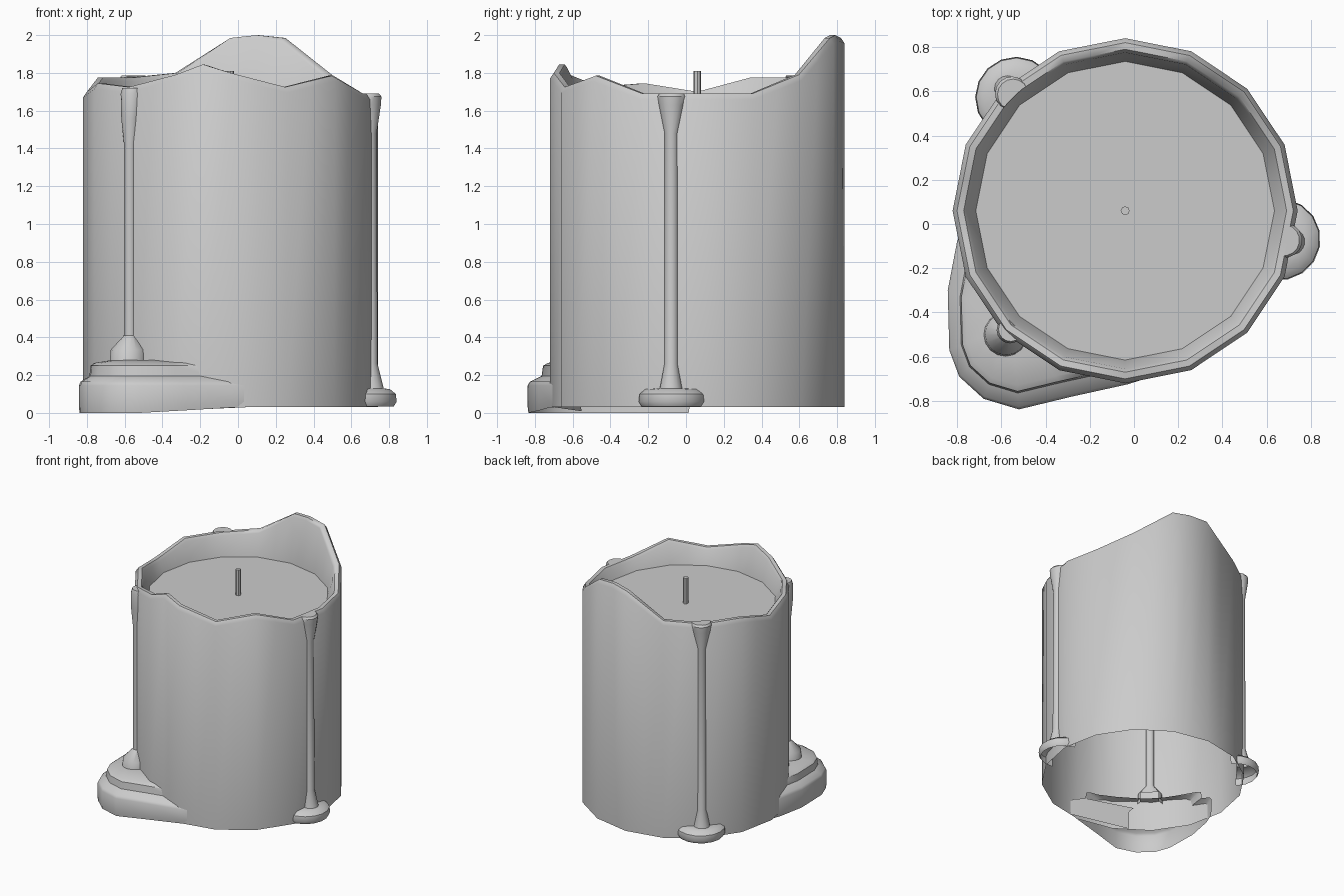
import bpy, bmesh, math
from mathutils import Vector

if "Cube" in bpy.data.objects:
    bpy.data.objects.remove(bpy.data.objects["Cube"])

CX, CY, R, BASE = -0.04, 0.06, 0.78, 0.03
INNER = 0.72          # parts hidden in the wall are trimmed at this radius


def finish(bm, name, angle=40):
    bmesh.ops.recalc_face_normals(bm, faces=bm.faces[:])
    me = bpy.data.meshes.new(name)
    bm.to_mesh(me)
    bm.free()
    ob = bpy.data.objects.new(name, me)
    bpy.context.collection.objects.link(ob)
    bpy.ops.object.select_all(action='DESELECT')
    ob.select_set(True)
    bpy.context.view_layer.objects.active = ob
    bpy.ops.object.shade_smooth_by_angle(angle=math.radians(angle))
    return ob


def loft(bm, rings, cap=True):
    """Bridge equal-length closed rings of points, capping the last one."""
    vs = [[bm.verts.new(p) for p in ring] for ring in rings]
    n = len(vs[0])
    for a, b in zip(vs, vs[1:]):
        for i in range(n):
            j = (i + 1) % n
            bm.faces.new((a[i], a[j], b[j], b[i]))
    if cap:
        bm.faces.new(vs[-1])


def outside(x, y, z):
    """Push a point out of the hollow interior to just inside the wall."""
    dx, dy = x - CX, y - CY
    d = max(math.hypot(dx, dy), 1e-4)
    k = max(1, INNER / d)
    return Vector((CX + dx * k, CY + dy * k, z))


def trim(bm):
    """Remove faces lying wholly on the hidden inner radius."""
    def hidden(v):
        return math.hypot(v.co.x - CX, v.co.y - CY) < INNER + 0.002
    dead = [f for f in bm.faces
            if all(hidden(v) for v in f.verts) and abs(f.normal.z) < 0.9]
    bmesh.ops.delete(bm, geom=dead, context='FACES')


# candle body: 16-sided wall with melted rim and recessed wax surface
rim = [1.69, 1.69, 1.79, 1.985, 1.985, 1.80, 1.775, 1.775,
       1.70, 1.745, 1.725, 1.79, 1.80, 1.725, 1.785, 1.69]
heights = []
for i, h in enumerate(rim):
    heights += [h, (h + rim[(i + 1) % 16]) / 2]
heights[7] = 2.0      # back peak
heights[23] = 1.845   # front peak


def body_ring(r, zfunc):
    out = []
    for i in range(32):
        a = math.tau * i / 32
        rr = r * (math.cos(math.pi / 16) if i % 2 else 1)
        out.append((CX + rr * math.cos(a), CY + rr * math.sin(a), zfunc(heights[i])))
    return out


bm = bmesh.new()
loft(bm, [body_ring(R, lambda h: BASE),
          body_ring(R, lambda h: h - 0.03),
          body_ring(0.76, lambda h: h),
          body_ring(0.73, lambda h: h),
          body_ring(0.715, lambda h: h - 0.02),
          body_ring(0.675, lambda h: 1.60)])
finish(bm, "candle_body", 50)

# wick
bm = bmesh.new()
loft(bm, [[(CX + 0.02 * math.cos(math.tau * i / 8), CY + 0.02 * math.sin(math.tau * i / 8), z)
           for i in range(8)] for z in (1.59, 1.81)])
finish(bm, "wick")


# wax drips: lathed levels (z, radius, distance from candle axis)
def drip(name, angle, levels, sides=16):
    a = math.radians(angle)
    bm = bmesh.new()
    rings = []
    for z, r, d in levels:
        x, y = CX + d * math.cos(a), CY + d * math.sin(a)
        rings.append([outside(x + r * math.cos(a + math.tau * i / sides),
                              y + r * math.sin(a + math.tau * i / sides), z)
                      for i in range(sides)])
    loft(bm, rings)
    bm.normal_update()
    trim(bm)
    finish(bm, name)


def tall_levels(top):
    return [(0.035, 0.17, 0.71), (0.06, 0.185, 0.71), (0.10, 0.18, 0.71),
            (0.125, 0.15, 0.71), (0.13, 0.06, 0.765), (0.26, 0.037, 0.755),
            (top - 0.21, 0.037, 0.75), (top - 0.06, 0.07, 0.74),
            (top - 0.015, 0.078, 0.735), (top, 0.07, 0.73)]


drip("right_drip", -10.5, tall_levels(1.69))
drip("back_left_drip", 134, tall_levels(1.785))
drip("front_left_drip", 226,
     [(0.25, 0.10, 0.78), (0.335, 0.095, 0.775), (0.41, 0.032, 0.765),
      (1.42, 0.032, 0.765), (1.56, 0.05, 0.76), (1.69, 0.06, 0.75), (1.72, 0.055, 0.745)])

# stepped wax puddle under the front left drip
outline = [(0.05, -0.70), (-0.03, -0.725), (-0.28, -0.78), (-0.52, -0.838),
           (-0.68, -0.79), (-0.79, -0.69), (-0.835, -0.57), (-0.842, -0.30),
           (-0.80, -0.08), (-0.74, 0.02), (-0.60, -0.20), (-0.35, -0.45)]


def puddle_ring(scale, z, tilt=False):
    px, py = -0.55, -0.45
    out = []
    for x, y in outline:
        zz = z + (0.03 * min(1, max(0, (x + 0.5) / 0.5)) if tilt else 0)
        out.append(outside(px + (x - px) * scale, py + (y - py) * scale, zz))
    return out


bm = bmesh.new()
loft(bm, [puddle_ring(0.99, 0.0, True), puddle_ring(1, 0.03, True),
          puddle_ring(1, 0.145), puddle_ring(0.97, 0.165),
          puddle_ring(0.81, 0.195), puddle_ring(0.79, 0.25),
          puddle_ring(0.72, 0.265), puddle_ring(0.4, 0.28)])
bm.normal_update()
trim(bm)
finish(bm, "wax_puddle")
